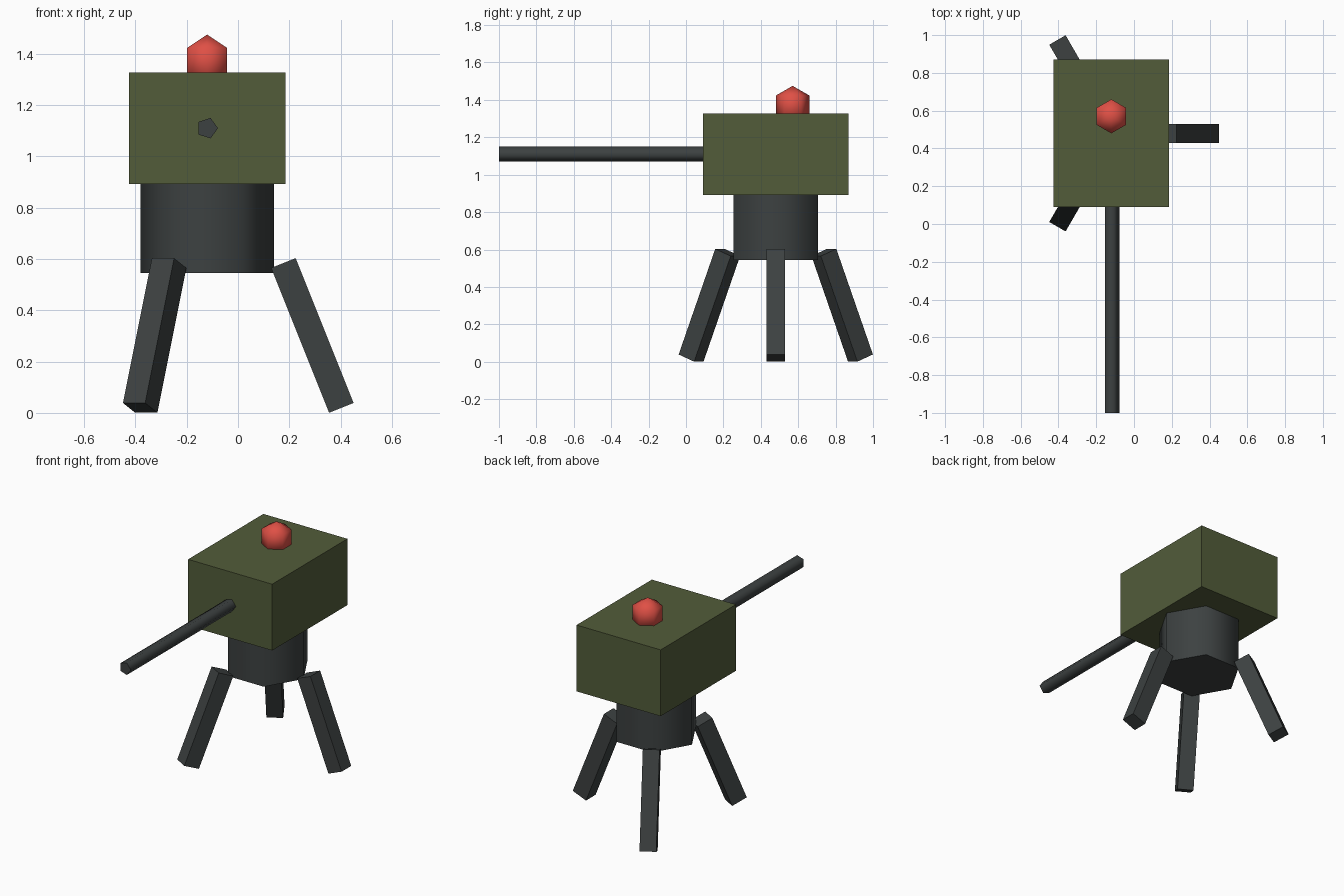
import bpy
from math import radians, pi, cos, sin

if "Cube" in bpy.data.objects:
    bpy.data.objects.remove(bpy.data.objects["Cube"])

CX, CY = -0.12, 0.48  # vertical axis of the mount


def material(name, rgb):
    mat = bpy.data.materials.new(name)
    mat.use_nodes = True
    mat.diffuse_color = (*rgb, 1)
    bsdf = next(n for n in mat.node_tree.nodes if n.type == "BSDF_PRINCIPLED")
    bsdf.inputs["Base Color"].default_value = (*rgb, 1)
    return mat


olive = material("olive green", (0.085, 0.107, 0.042))
steel = material("dark steel", (0.046, 0.053, 0.053))
red = material("warning red", (0.74, 0.08, 0.06))


def finish(name, mat, smooth=False):
    obj = bpy.context.object
    obj.name = name
    obj.data.materials.append(mat)
    if smooth:
        bpy.ops.object.shade_smooth_by_angle(angle=radians(80))
    return obj


def box(name, size, location, mat, rotation=(0, 0, 0)):
    bpy.ops.mesh.primitive_cube_add(size=1, location=location, rotation=rotation)
    bpy.context.object.scale = size
    return finish(name, mat)


def prism(name, sides, radius, length, location, mat, rotation):
    bpy.ops.mesh.primitive_cylinder_add(vertices=sides, radius=radius, depth=length,
                                        location=location, rotation=rotation)
    return finish(name, mat, True)


# Housing
box("housing", (0.61, 0.78, 0.435), (CX, CY, 1.11), olive)

# Hexagonal pedestal, corners pointing sideways
prism("pedestal", 6, 0.26, 0.35, (CX, CY, 0.72), steel, (0, 0, pi / 2))

# Five-sided gun barrel, one edge pointing to +x
prism("barrel", 5, 0.042, 1.2, (CX, -0.4, 1.11), steel, (pi / 2, pi / 2, 0))

# Beacon on the roof
bpy.ops.mesh.primitive_uv_sphere_add(segments=6, ring_count=3, radius=0.104,
                                     location=(CX, 0.57, 1.371))
finish("beacon", red, True)

# Three splayed legs
for i, label in enumerate(("left", "back_right", "front_right")):
    a = i * 2 * pi / 3
    box("leg_" + label, (0.103, 0.1, 0.608),
        (CX + 0.41 * cos(a), CY + 0.41 * sin(a), 0.302), steel,
        (0, -radians(21.8), a))
